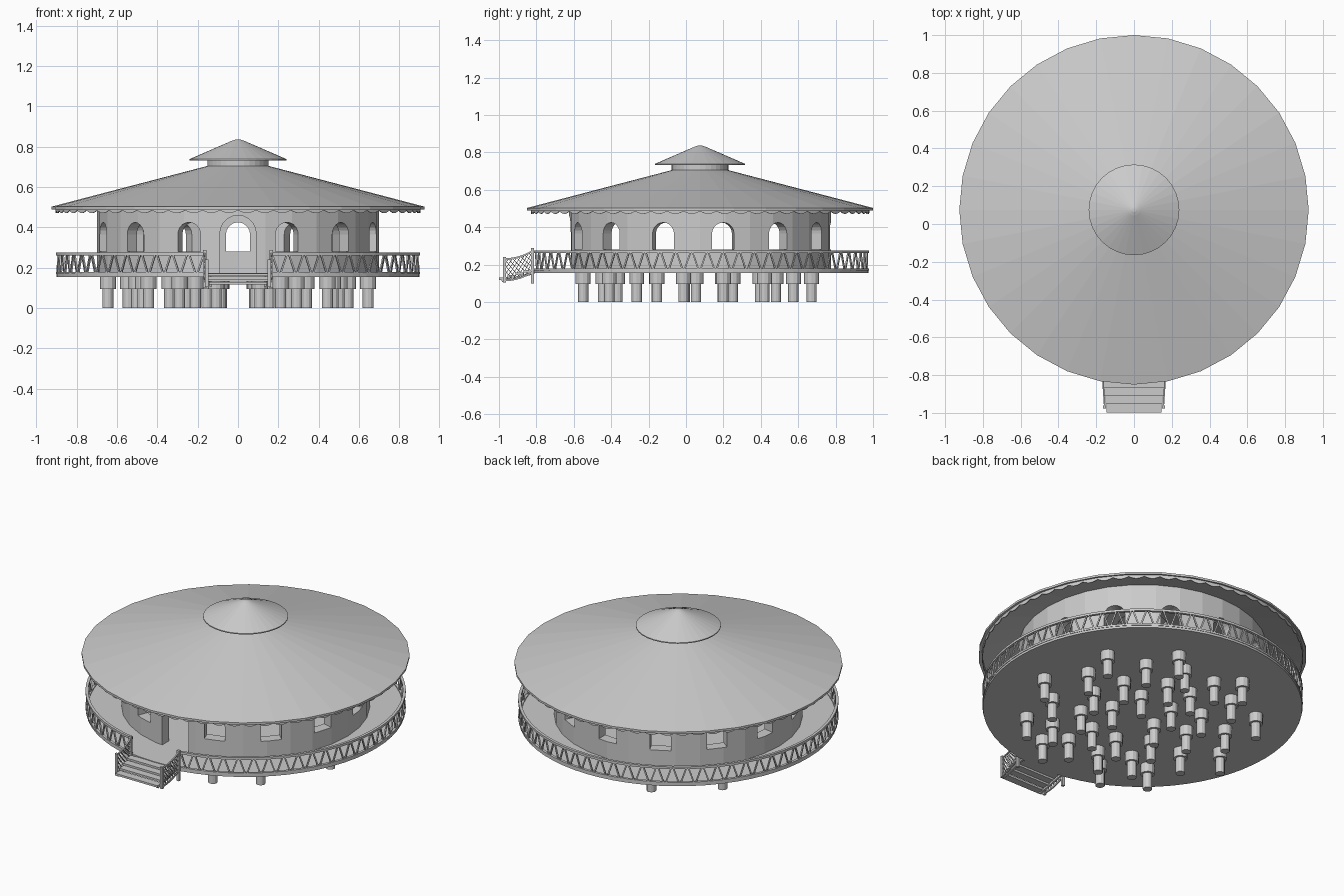
import bpy, bmesh
from math import sin, cos, pi, radians, asin
from mathutils import Vector, Matrix

if "Cube" in bpy.data.objects:
    bpy.data.objects.remove(bpy.data.objects["Cube"])

CY = 0.075  # y of the building axis


def finish(bm, name):
    bmesh.ops.recalc_face_normals(bm, faces=bm.faces)
    me = bpy.data.meshes.new(name)
    bm.to_mesh(me)
    bm.free()
    ob = bpy.data.objects.new(name, me)
    bpy.context.collection.objects.link(ob)
    return ob


def lathe(name, profile, n, closed=True):
    """Revolve (r, z) points round the building axis."""
    bm = bmesh.new()
    vs = [bm.verts.new((r, CY, z)) for r, z in profile]
    m = len(vs)
    es = [bm.edges.new((vs[i], vs[(i + 1) % m])) for i in range(m if closed else m - 1)]
    bmesh.ops.spin(bm, geom=vs + es, cent=(0, CY, 0), axis=(0, 0, 1), angle=2 * pi, steps=n)
    bmesh.ops.remove_doubles(bm, verts=bm.verts, dist=1e-4)
    return finish(bm, name)


def beam(bm, p, q, w, d=None):
    """Square bar from p to q."""
    p, q = Vector(p), Vector(q)
    rot = (q - p).to_track_quat('Z', 'Y').to_matrix().to_4x4()
    size = Matrix.Diagonal((w, d or w, (q - p).length, 1))
    bmesh.ops.create_cube(bm, size=1, matrix=Matrix.Translation((p + q) / 2) @ rot @ size)


def box(bm, centre, size):
    bmesh.ops.create_cube(bm, size=1, matrix=Matrix.Translation(centre) @ Matrix.Diagonal((*size, 1)))


def polar(r, a, z):
    """Angle a is measured from the front (-y)."""
    return Vector((r * sin(a), CY - r * cos(a), z))


def arc_rail(bm, r0, r1, z0, z1, a0, a1, n):
    rings = []
    for i in range(n + 1):
        a = a0 + (a1 - a0) * i / n
        rings.append([bm.verts.new(polar(r, a, z)) for r, z in ((r0, z0), (r1, z0), (r1, z1), (r0, z1))])
    for s, t in zip(rings, rings[1:]):
        for k in range(4):
            bm.faces.new((s[k], s[(k + 1) % 4], t[(k + 1) % 4], t[k]))
    bm.faces.new(rings[0])
    bm.faces.new(rings[-1])


def arch(bm, a, half, z0, z1):
    """Arched prism used to cut an opening through the wall."""
    pts = [(-half, z0), (half, z0)]
    pts += [(half * cos(pi * i / 10), z1 - half + half * sin(pi * i / 10)) for i in range(11)]
    side = Vector((cos(a), sin(a), 0))
    loops = [[bm.verts.new(polar(r, a, z) + side * x) for x, z in pts] for r in (0.57, 0.78)]
    bm.faces.new(loops[0])
    bm.faces.new(loops[1])
    for i in range(len(pts)):
        j = (i + 1) % len(pts)
        bm.faces.new((loops[0][i], loops[0][j], loops[1][j], loops[1][i]))


# Roofs, lantern and deck
lathe("main_roof", [(0.14, 0.693), (0.925, 0.49), (0.925, 0.503), (0.14, 0.708)], 32)
lathe("roof_lantern", [(0.138, 0.69), (0.152, 0.69), (0.152, 0.745), (0.138, 0.745)], 32)
lathe("top_roof", [(0, 0.745), (0.24, 0.733), (0.24, 0.739), (0.03, 0.83), (0.012, 0.836), (0, 0.837)], 32, False)
lathe("deck", [(0, 0.155), (0.9, 0.155), (0.9, 0.175), (0, 0.175)], 64, False)

# Round wall with arched windows and a front doorway
wall = lathe("round_wall", [(0.635, 0.17), (0.70, 0.17), (0.70, 0.553), (0.635, 0.568)], 32)
bm = bmesh.new()
for k in range(13):
    arch(bm, pi + radians(26.6) * (k - 6), 0.06, 0.28, 0.425)
arch(bm, 0, 0.09, 0.15, 0.46)
cutter = finish(bm, "opening_cutter")
cutter.hide_render = True
cutter.hide_set(True)
mod = wall.modifiers.new("openings", 'BOOLEAN')
mod.object = cutter
mod.solver = 'EXACT'

# Scalloped trim under the eaves
bm = bmesh.new()
n = 64 * 6
rows = []
for i in range(n):
    a = 2 * pi * i / n
    drop = 0.008 + 0.014 * abs(sin(pi * i / 6))
    rows.append((bm.verts.new(polar(0.905, a, 0.497)), bm.verts.new(polar(0.905, a, 0.493 - drop))))
for i in range(n):
    s, t = rows[i], rows[(i + 1) % n]
    bm.faces.new((s[0], s[1], t[1], t[0]))
trim = finish(bm, "eaves_trim")
trim.modifiers.new("thickness", 'SOLIDIFY').thickness = 0.005

# Deck railing with slanted slats
bm = bmesh.new()
gap = asin(0.165 / 0.9)
for z0, z1 in ((0.168, 0.18), (0.262, 0.276)):
    arc_rail(bm, 0.887, 0.903, z0, z1, gap, 2 * pi - gap, 62)
slats = 124
step = (2 * pi - 2 * gap) / slats
for i in range(slats):
    a = gap + step * (i + 0.5)
    lean = step * 0.36 * (1 if i % 2 else -1)
    beam(bm, polar(0.895, a - lean, 0.175), polar(0.895, a + lean, 0.265), 0.008)
finish(bm, "deck_railing")

# Stair treads and stringers
bm = bmesh.new()
for y, z, w in ((-0.845, 0.165, 0.32), (-0.888, 0.151, 0.31), (-0.931, 0.138, 0.30), (-0.976, 0.124, 0.29)):
    box(bm, (0, y, z), (w, 0.046, 0.012))
for s in (-1, 1):
    beam(bm, (s * 0.14, -0.81, 0.155), (s * 0.135, -0.985, 0.113), 0.012)
finish(bm, "stairs")

# Stair posts with hanging rope nets
bm = bmesh.new()


def net_point(s, t, v):
    low = 0.115 + 0.045 * (1 - t) ** 2
    high = 0.23 + 0.042 * (1 - t) ** 2
    return (s * (0.165 - 0.01 * t), -0.82 - 0.15 * t, low + (high - low) * v)


for s in (-1, 1):
    beam(bm, (s * 0.165, -0.82, 0.10), (s * 0.165, -0.82, 0.288), 0.016)
    beam(bm, (s * 0.155, -0.97, 0.105), (s * 0.155, -0.97, 0.24), 0.016)
    cells = 7
    for i in range(cells):
        t, u = i / cells, (i + 1) / cells
        for v in (0, 1):
            beam(bm, net_point(s, t, v), net_point(s, u, v), 0.008)
        for v in range(4):
            beam(bm, net_point(s, t, v / 4), net_point(s, u, (v + 1) / 4), 0.003)
            beam(bm, net_point(s, t, (v + 1) / 4), net_point(s, u, v / 4), 0.003)
finish(bm, "stair_railings")

# Piles in mirrored rings, each with a wider cap
bm = bmesh.new()
rings = {0.65: (33, 69, -7, -47, -71), 0.52: (53, 78, 15, -25, -56, -78),
         0.34: (33, 76, -2, -41, -75), 0.17: (50, -25)}
for r, angles in rings.items():
    for ang in angles:
        for s in (-1, 1):
            x, y = s * r * cos(radians(ang)), CY - 0.01 + r * sin(radians(ang))
            for rad, z0, z1 in ((0.027, 0, 0.11), (0.04, 0.095, 0.157)):
                bmesh.ops.create_cone(bm, cap_ends=True, segments=12, radius1=rad, radius2=rad,
                                      depth=z1 - z0, matrix=Matrix.Translation((x, y, (z0 + z1) / 2)))
finish(bm, "piles")
